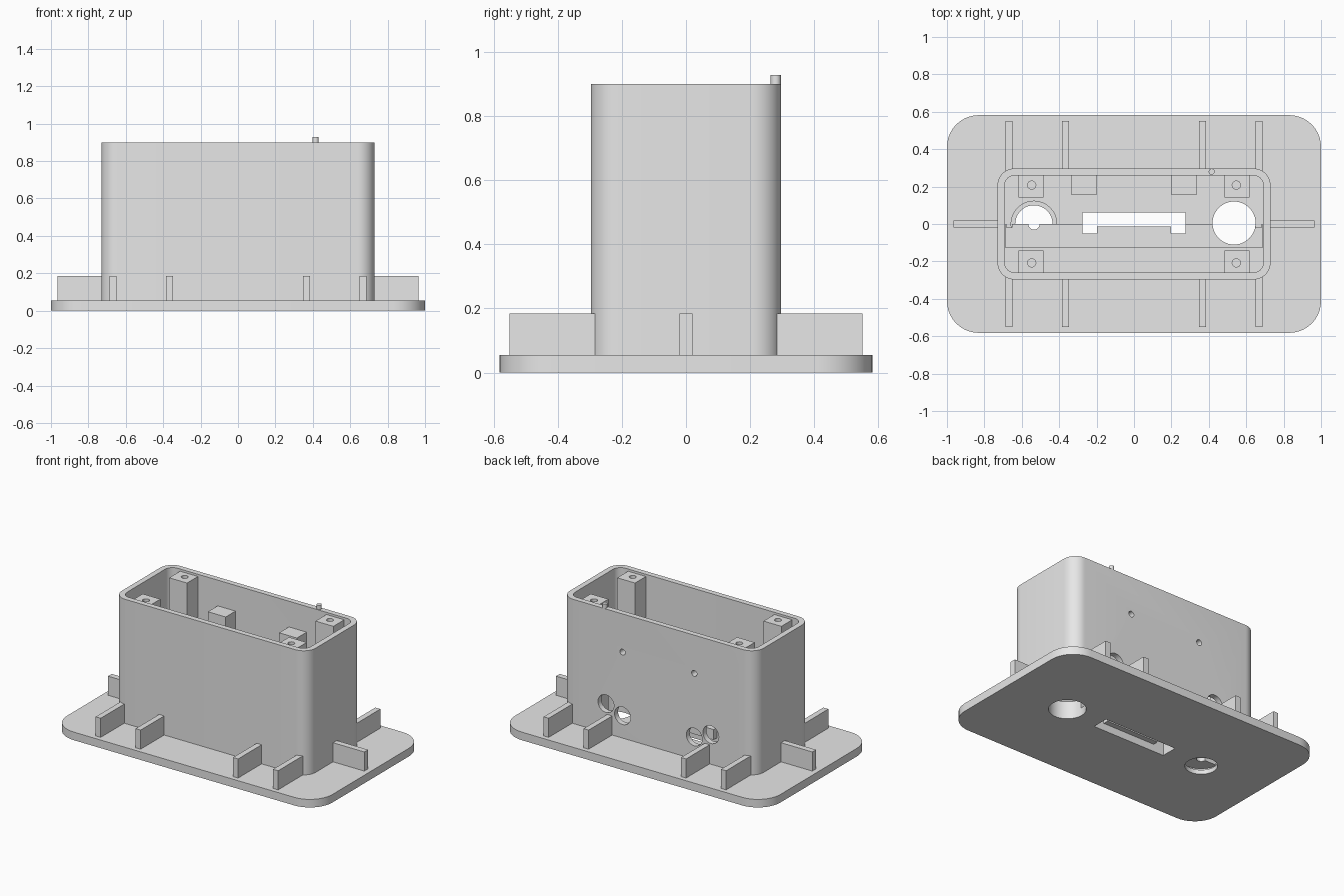
import bpy, bmesh, math

cube = bpy.data.objects.get("Cube")
if cube:
    bpy.data.objects.remove(cube, do_unlink=True)

grey = bpy.data.materials.new("light_grey")
grey.use_nodes = True
grey.diffuse_color = (0.8, 0.8, 0.8, 1)
grey.node_tree.nodes["Principled BSDF"].inputs["Base Color"].default_value = (0.8, 0.8, 0.8, 1)


def prism(name, points, z0, z1):
    """Extrude a closed outline from z0 to z1."""
    bm = bmesh.new()
    face = bm.faces.new([bm.verts.new((x, y, z0)) for x, y in points])
    top = bmesh.ops.extrude_face_region(bm, geom=[face])["geom"]
    verts = [g for g in top if isinstance(g, bmesh.types.BMVert)]
    bmesh.ops.translate(bm, verts=verts, vec=(0, 0, z1 - z0))
    bmesh.ops.recalc_face_normals(bm, faces=bm.faces)
    mesh = bpy.data.meshes.new(name)
    bm.to_mesh(mesh)
    bm.free()
    mesh.materials.append(grey)
    obj = bpy.data.objects.new(name, mesh)
    bpy.context.collection.objects.link(obj)
    return obj


def block(name, x0, x1, y0, y1, z0, z1):
    return prism(name, [(x0, y0), (x1, y0), (x1, y1), (x0, y1)], z0, z1)


def rounded(name, hx, hy, r, z0, z1, steps=10):
    pts = []
    for i, (sx, sy) in enumerate([(1, 1), (-1, 1), (-1, -1), (1, -1)]):
        for k in range(steps + 1):
            a = math.pi / 2 * (i + k / steps)
            pts.append((sx * (hx - r) + r * math.cos(a), sy * (hy - r) + r * math.sin(a)))
    return prism(name, pts, z0, z1)


def disc(name, x, y, r, z0, z1, n=48):
    turn = [2 * math.pi * k / n for k in range(n)]
    return prism(name, [(x + r * math.cos(a), y + r * math.sin(a)) for a in turn], z0, z1)


def disc_y(name, x, z, r, y0, y1):
    """Cylinder lying along y."""
    obj = disc(name, x, z, r, -y1, -y0, 32)
    for v in obj.data.vertices:
        x, y, z = v.co
        v.co = (x, -z, y)
    return obj


def cut(target, *cutters):
    """Subtract the cutters and discard them."""
    bpy.context.view_layer.objects.active = target
    for c in cutters:
        mod = target.modifiers.new("cut", "BOOLEAN")
        mod.operation, mod.solver, mod.object = "DIFFERENCE", "EXACT", c
        bpy.ops.object.modifier_apply(modifier=mod.name)
        bpy.data.objects.remove(c, do_unlink=True)


PLATE, RIM, HOLE_X = 0.055, 0.9, 0.535

# Base flange with two round holes, a counterbore and a slot
flange = rounded("base_flange", 1, 0.582, 0.17, 0, PLATE)
cut(flange,
    disc("c", HOLE_X, 0.005, 0.115, -0.1, 0.2),
    disc("c", -HOLE_X, 0, 0.1, -0.1, 0.2),
    disc("c", -HOLE_X, 0, 0.122, 0.03, 0.2),
    block("c", -0.275, 0.275, -0.05, 0.062, -0.1, 0.2))

# Hollow housing with holes through the back wall
shell = rounded("housing_shell", 0.73, 0.297, 0.09, 0.04, RIM)
cut(shell, rounded("c", 0.692, 0.26, 0.055, 0, 1))
for s in (-1, 1):
    cut(shell,
        disc_y("c", s * 0.395, 0.256, 0.06, 0.2, 0.4),
        disc_y("c", s * 0.27, 0.207, 0.06, 0.2, 0.4),
        disc_y("c", s * 0.27, 0.64, 0.02, 0.2, 0.4))

# Low ledge on the floor, notched around the openings
ledge = block("floor_ledge", -0.688, 0.688, -0.127, 0, 0.05, 0.12)
cut(ledge,
    disc("c", HOLE_X, 0.005, 0.115, 0, 0.2),
    disc("c", -HOLE_X, 0, 0.03, 0, 0.2),
    block("c", -0.2, 0.2, -0.013, 0.1, 0, 0.2))
for s in (-1, 1):
    cut(ledge,
        block("c", s * 0.237 - 0.038, s * 0.237 + 0.038, -0.05, 0.1, 0, 0.2),
        block("c", s * 0.668 - 0.015, s * 0.668 + 0.015, -0.02, 0.1, 0, 0.2))

for sx, side in ((-1, "right"), (1, "left")):
    # Screw posts in the corners
    for sy, end in ((-1, "front"), (1, "back")):
        x = sx * 0.551
        y0, y1 = sorted((sy * 0.143, sy * 0.27))
        post = block(f"screw_post_{end}_{side}", x - 0.067, x + 0.067, y0, y1, 0.05, 0.885)
        cut(post, disc("c", sx * 0.547, sy * 0.208, 0.022, 0.75, 1, 24))
        # Stiffening ribs along the long sides
        for rx, place in ((0.367, "inner"), (0.668, "outer")):
            y0, y1 = sorted((sy * 0.28, sy * 0.55))
            block(f"rib_{end}_{side}_{place}", sx * rx - 0.019, sx * rx + 0.019, y0, y1, 0.05, 0.185)
    # Mounting blocks on the inside of the back wall
    x = sx * 0.268
    mount = block(f"mounting_block_{side}", x - 0.067, x + 0.067, 0.155, 0.27, 0.56, 0.725)
    cut(mount, disc_y("c", sx * 0.27, 0.64, 0.02, 0.19, 0.4))
    # End ribs
    x0, x1 = sorted((sx * 0.72, sx * 0.965))
    block(f"end_rib_{side}", x0, x1, -0.02, 0.02, 0.05, 0.185)

# Small locating pin on the rim
disc("locating_pin", 0.415, 0.28, 0.016, 0.88, 0.928, 24)

# Smooth the curved walls, keep the edges sharp
for obj in bpy.context.collection.objects:
    if obj.type == "MESH" and grey.name in obj.data.materials:
        obj.select_set(True)
        bpy.context.view_layer.objects.active = obj
bpy.ops.object.shade_smooth_by_angle(angle=math.radians(30))
